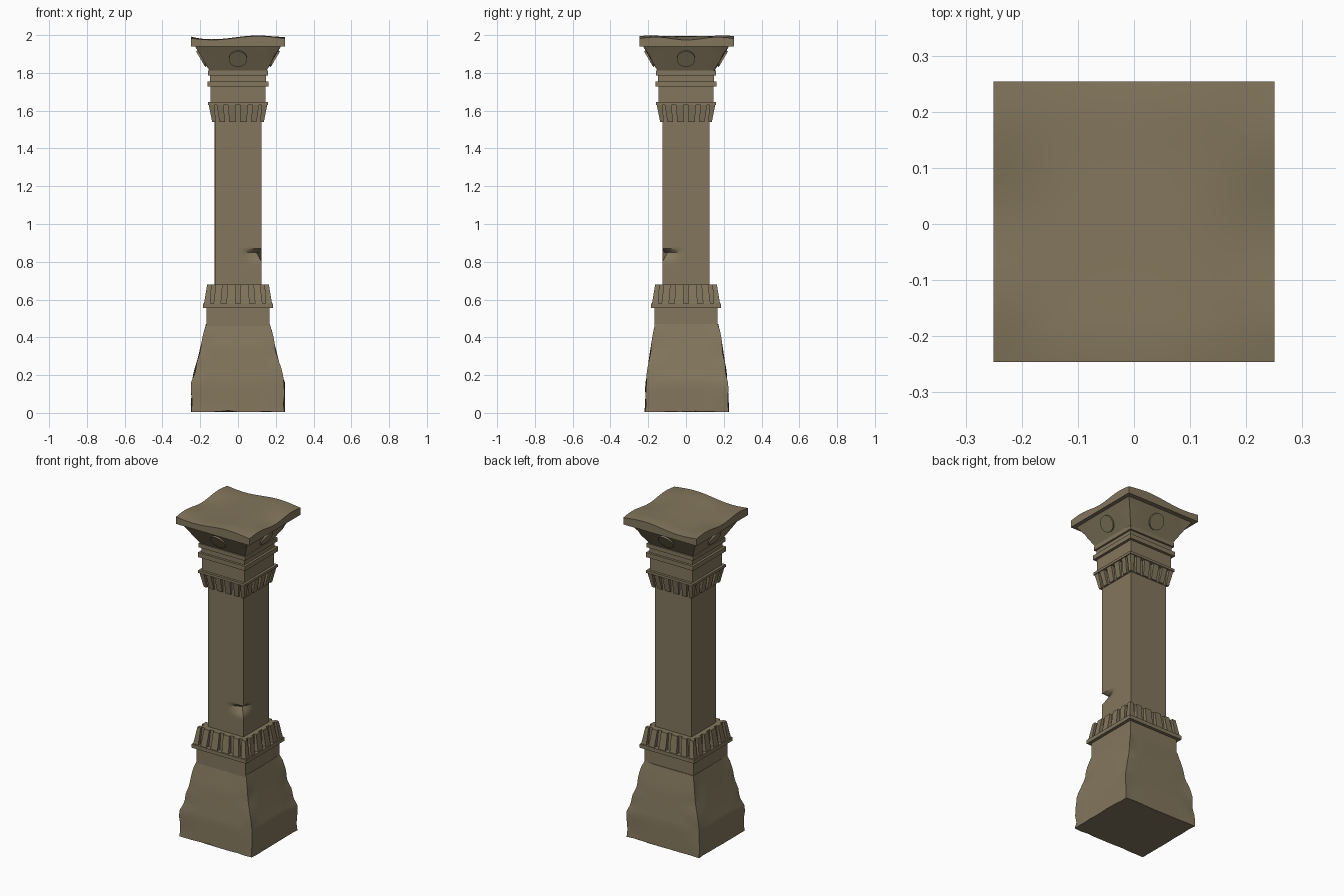
import bpy, bmesh, math
from mathutils import Vector, Matrix, noise

if "Cube" in bpy.data.objects:
    bpy.data.objects.remove(bpy.data.objects["Cube"])

stone = bpy.data.materials.new("weathered_stone")
stone.diffuse_color = (0.225, 0.182, 0.108, 1)
stone.use_nodes = True
stone.node_tree.nodes["Principled BSDF"].inputs["Base Color"].default_value = stone.diffuse_color


def finish(name, bm, smooth=True):
    bmesh.ops.recalc_face_normals(bm, faces=bm.faces)
    me = bpy.data.meshes.new(name)
    bm.to_mesh(me)
    bm.free()
    me.materials.append(stone)
    ob = bpy.data.objects.new(name, me)
    bpy.context.collection.objects.link(ob)
    if smooth:
        bpy.ops.object.select_all(action='DESELECT')
        ob.select_set(True)
        bpy.context.view_layer.objects.active = ob
        bpy.ops.object.shade_smooth_by_angle(angle=math.radians(32))
    return ob


def square_ring(n):
    # points round a unit square, n per side
    pts = []
    for k in range(4):
        r = Matrix.Rotation(k * math.pi / 2, 2)
        pts += [r @ Vector((-1 + 2 * i / n, -1)) for i in range(n)]
    return pts


def loft(name, profile, n=1, steps=1, deform=None, smooth=True):
    # square section lofted through (z, half x, half y)
    levels = []
    for a, b in zip(profile, profile[1:]):
        levels += [[p + (q - p) * i / steps for p, q in zip(a, b)] for i in range(steps)]
    levels.append(profile[-1])
    bm = bmesh.new()
    rings = []
    for z, hx, hy in levels:
        ring = []
        for u in square_ring(n):
            co = Vector((u.x * hx, u.y * hy, z))
            ring.append(bm.verts.new(deform(co, u) if deform else co))
        rings.append(ring)
    m = 4 * n
    for a, b in zip(rings, rings[1:]):
        for i in range(m):
            j = (i + 1) % m
            bm.faces.new((a[i], a[j], b[j], b[i]))
    bm.faces.new(rings[0][::-1])
    bm.faces.new(rings[-1])
    return finish(name, bm, smooth)


def box_band(name, z0, z1, h):
    return loft(name, [(z0, h, h), (z1, h, h)], smooth=False)


# Worn flaring base: corners chipped in irregularly
def wear_base(co, u):
    corner = max(0, abs(u.x) + abs(u.y) - 1.6) / 0.4
    k = noise.noise(Vector((u.x * 3, u.y * 3, co.z * 11)))
    k = max(-0.2, k) * corner * 0.035
    lift = 0.012 * max(0, noise.noise(co * 9)) if co.z < 0.02 else 0
    return Vector((co.x * (1 - k * 2), co.y * (1 - k * 2) + 0.004, co.z + lift))


loft("base", [(0.005, 0.247, 0.222), (0.16, 0.246, 0.216), (0.24, 0.225, 0.205),
              (0.34, 0.20, 0.192), (0.47, 0.169, 0.167)], 10, 4, wear_base)
box_band("base_neck", 0.46, 0.56, 0.167)


# Shaft: softened corners and a gouge on the front right corner
def wear_shaft(co, u):
    if abs(u.x) == 1 and abs(u.y) == 1:
        co.x *= 0.965
        co.y *= 0.965
    reach = max(0, 1 - math.hypot(u.x - 1, u.y + 1) / 0.8)
    dz = co.z - 0.85
    bite = max(0, 1 - abs(dz) / (0.02 if dz > 0 else 0.05))
    co.x -= 0.028 * reach * bite
    co.y += 0.028 * reach * bite
    return co


loft("shaft", [(z, 0.125, 0.125) for z in
               (0.55, 0.78, 0.80, 0.815, 0.83, 0.85, 0.86, 0.87, 0.88, 1.66)],
     12, 1, wear_shaft)


# Ribbed collars: a core with tapered ribs standing out on all four sides
def collar(name, z0, z1, h0, h1, core0, core1):
    loft(name + "_core", [(z0, core0, core0), (z1, core1, core1)], smooth=False)
    bm = bmesh.new()
    spans = [(0.08, 0.34), (0.50, 0.72), (0.88, 1.0)]
    spans += [(-b, -a) for a, b in spans]
    for side in range(4):
        rot = Matrix.Rotation(side * math.pi / 2, 3, 'Z')
        for a, b in spans:
            vs = []
            for z, h, c in ((z0, h0, core0 - 0.01), (z1, h1, core1 - 0.01)):
                for x, y in ((a * h, -h), (b * h, -h), (b * h, -c), (a * h, -c)):
                    vs.append(bm.verts.new(rot @ Vector((x, y, z))))
            for f in ((3, 2, 1, 0), (4, 5, 6, 7), (0, 1, 5, 4), (1, 2, 6, 5),
                      (2, 3, 7, 6), (3, 0, 4, 7)):
                bm.faces.new([vs[i] for i in f])
    finish(name + "_ribs", bm, False)


box_band("lower_collar_plate", 0.555, 0.578, 0.186)
collar("lower_collar", 0.578, 0.68, 0.180, 0.163, 0.156, 0.150)
collar("upper_collar", 1.54, 1.632, 0.137, 0.155, 0.128, 0.134)

# Stacked mouldings below the capital
for name, z0, z1, h in (("collar_moulding", 1.63, 1.645, 0.160),
                        ("neck_block", 1.64, 1.73, 0.145),
                        ("neck_moulding", 1.727, 1.755, 0.161),
                        ("upper_neck", 1.75, 1.795, 0.147),
                        ("capital_moulding", 1.787, 1.812, 0.158)):
    box_band(name, z0, z1, h)


# Flaring capital with lightly chipped corners
def wear_capital(co, u):
    corner = max(0, abs(u.x) + abs(u.y) - 1.7) / 0.3
    k = max(0, noise.noise(co * 14 + Vector((3, 1, 2)))) * corner * 0.08
    return Vector((co.x * (1 - k), co.y * (1 - k), co.z))


loft("capital", [(1.81, 0.150, 0.150), (1.942, 0.228, 0.228)], 10, 5, wear_capital)

# Round bosses on each capital face
tilt = math.atan2(0.078, 0.132)
bm = bmesh.new()
for side in range(4):
    m = (Matrix.Rotation(side * math.pi / 2, 4, 'Z')
         @ Matrix.Translation((0, -0.190, 1.877))
         @ Matrix.Rotation(math.pi / 2 + tilt, 4, 'X'))
    bmesh.ops.create_cone(bm, cap_ends=True, segments=20, radius1=0.048,
                          radius2=0.048, depth=0.018, matrix=m)
finish("capital_bosses", bm)

# Top slab with an uneven upper face
bm = bmesh.new()
bmesh.ops.create_grid(bm, x_segments=14, y_segments=14, size=0.25)
out = bmesh.ops.extrude_face_region(bm, geom=bm.faces[:])
for v in [g for g in out["geom"] if isinstance(g, bmesh.types.BMVert)]:
    x, y = v.co.x, v.co.y
    edge = max(abs(x), abs(y)) / 0.25
    wave = 0.010 * math.sin(13 * x + 0.2) - 0.008 * math.cos(19 * y) * edge ** 3
    v.co.z = min(2.0, 1.985 + wave)
    v.co.y += 0.004
for v in bm.verts:
    if v.co.z < 1:
        v.co.z = 1.94
        v.co.y += 0.004
finish("top_slab", bm)
